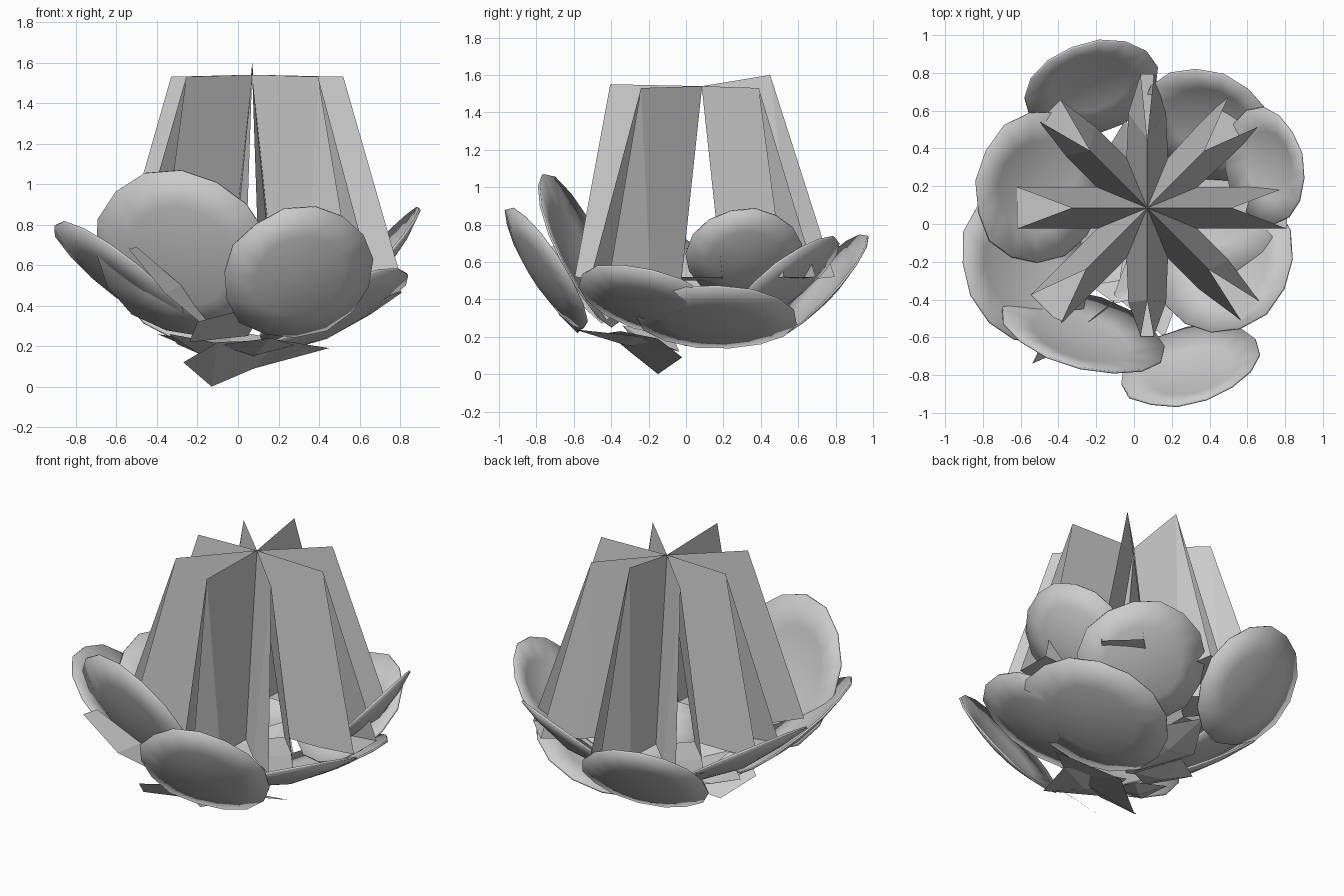
import bpy, math, random
from mathutils import Vector, Matrix

if "Cube" in bpy.data.objects:
    bpy.data.objects.remove(bpy.data.objects["Cube"])

random.seed(4)


def make_mesh(name, verts, faces, smooth=False, thick=0.0):
    me = bpy.data.meshes.new(name)
    me.from_pydata([tuple(v) for v in verts], [], faces)
    me.update()
    ob = bpy.data.objects.new(name, me)
    bpy.context.collection.objects.link(ob)
    if smooth:
        for p in me.polygons:
            p.use_smooth = True
    if thick:
        mod = ob.modifiers.new("thickness", 'SOLIDIFY')
        mod.thickness = thick
        mod.offset = 0
        mod.use_even_offset = False
    return ob


# Tall hollow centre: eight open-ended tent arms meeting at the top
CX, CY = 0.07, 0.085


def arm(name, angle, r_top, z_top, r_low, half_w, end_w):
    """Ridge from the middle outwards, two sheets leaning apart, floor strip below."""
    rot = Matrix.Rotation(math.radians(angle), 3, 'Z')
    r_mid = 0.265
    pts = [(0, 0, 1.54), (r_top, 0, z_top)]
    for s in (1, -1):
        pts += [(r_low, s * end_w, 0.52), (0.5, s * half_w, 0.50),
                (r_mid, s * 0.11, 0.50)]
    verts = [rot @ Vector(p) + Vector((CX, CY, 0)) for p in pts]
    faces = [(0, 1, 3, 4), (1, 2, 3), (0, 7, 6, 1), (1, 6, 5),
             (2, 5, 6, 3), (3, 6, 7, 4)]
    make_mesh(name, verts, faces)


arm("centre_arm_right", 0, 0.45, 1.53, 0.74, 0.11, 0.11)
arm("centre_arm_back_right", 45, 0.43, 1.53, 0.74, 0.12, 0.12)
arm("centre_arm_back", 90, 0.365, 1.60, 0.71, 0.10, 0.035)
arm("centre_arm_back_left", 135, 0.43, 1.53, 0.73, 0.11, 0.08)
arm("centre_arm_left", 180, 0.40, 1.53, 0.69, 0.11, 0.11)
arm("centre_arm_front_left", 225, 0.46, 1.53, 0.76, 0.11, 0.11)
arm("centre_arm_front", 270, 0.49, 1.55, 0.68, 0.10, 0.035)
arm("centre_arm_front_right", 315, 0.46, 1.53, 0.77, 0.11, 0.07)


# Round leaves: thin shallow cups facing in and up
def round_leaf(name, centre, normal, radius, cup=0.07, sides=15):
    n = Vector(normal).normalized()
    q = n.to_track_quat('Z', 'Y').to_matrix()
    verts = [Vector((0, 0, -cup * 0.6))]
    for f, lift in ((0.6, -cup * 0.15), (1.0, cup * 0.4)):
        for i in range(sides):
            a = 2 * math.pi * i / sides
            r = radius * f * random.uniform(0.98, 1.02)
            verts.append(Vector((r * math.cos(a), r * math.sin(a), lift)))
    verts = [q @ v + Vector(centre) for v in verts]
    faces = []
    for i in range(sides):
        j = (i + 1) % sides
        faces.append((0, 1 + i, 1 + j))
        faces.append((1 + i, 1 + sides + i, 1 + sides + j, 1 + j))
    make_mesh(name, verts, faces, True, 0.012)


leaves = [
    ("leaf_back_left", (-0.23, 0.74, 0.46), (0.22, -0.72, 0.66), 0.36),
    ("leaf_back_right", (0.40, 0.54, 0.47), (-0.28, -0.6, 0.75), 0.37),
    ("leaf_right", (0.71, 0.31, 0.63), (-0.74, -0.12, 0.65), 0.31),
    ("leaf_right_front", (0.49, -0.20, 0.37), (-0.4, 0.25, 0.88), 0.40),
    ("leaf_right_low", (0.42, 0.16, 0.28), (-0.38, 0.03, 0.92), 0.43),
    ("leaf_front_right", (0.30, -0.77, 0.55), (-0.22, 0.82, 0.52), 0.38),
    ("leaf_front_left", (-0.28, -0.59, 0.65), (0.25, 0.85, 0.42), 0.45),
    ("leaf_left_back", (-0.51, 0.20, 0.47), (0.55, -0.12, 0.82), 0.41),
    ("leaf_left_front", (-0.59, -0.23, 0.52), (0.6, 0.22, 0.76), 0.42),
]
for spec in leaves:
    round_leaf(*spec)


# Small bent leaves closing the base
def base_leaf(name, angle, r0, r1, z0, z1, width):
    rot = Matrix.Rotation(math.radians(angle), 3, 'Z')
    rm, zm = (r0 + r1) / 2, (z0 + z1) / 2 - 0.03
    pts = [(r0, 0, z0), (rm, -width, zm + 0.05), (r1, 0, z1),
           (rm, width, zm + 0.05), (rm, 0, zm)]
    make_mesh(name, [rot @ Vector(p) for p in pts],
              [(0, 1, 4), (1, 2, 4), (2, 3, 4), (3, 0, 4)])


base_leaf("base_leaf_back", 95, 0.0, 0.55, 0.16, 0.28, 0.20)
base_leaf("base_leaf_left", 175, 0.0, 0.40, 0.15, 0.26, 0.18)
base_leaf("base_leaf_front", 285, 0.05, 0.62, 0.13, 0.24, 0.20)
base_leaf("base_leaf_front_left", 225, 0.05, 0.48, 0.12, 0.26, 0.16)

# Lowest leaf, its tip touching the ground
make_mesh("base_tip_leaf",
          [(-0.27, -0.30, 0.12), (-0.13, -0.15, 0.0), (0.08, -0.02, 0.09),
           (0.45, -0.15, 0.19), (0.20, -0.35, 0.23), (-0.10, -0.42, 0.22)],
          [(0, 1, 5), (1, 2, 4, 5), (2, 3, 4)])

# Narrow blades poking through the front leaves
make_mesh("blade_front_left",
          [(-0.54, -0.74, 0.68), (-0.50, -0.66, 0.69), (-0.28, -0.55, 0.50),
           (-0.10, -0.40, 0.31), (-0.13, -0.45, 0.27), (-0.36, -0.66, 0.46)],
          [(0, 1, 2, 5), (5, 2, 3, 4)])
make_mesh("blade_front",
          [(-0.24, -0.58, 0.22), (-0.20, -0.68, 0.32), (0.14, -0.70, 0.41),
           (0.05, -0.55, 0.25)], [(0, 1, 2), (0, 2, 3)])
